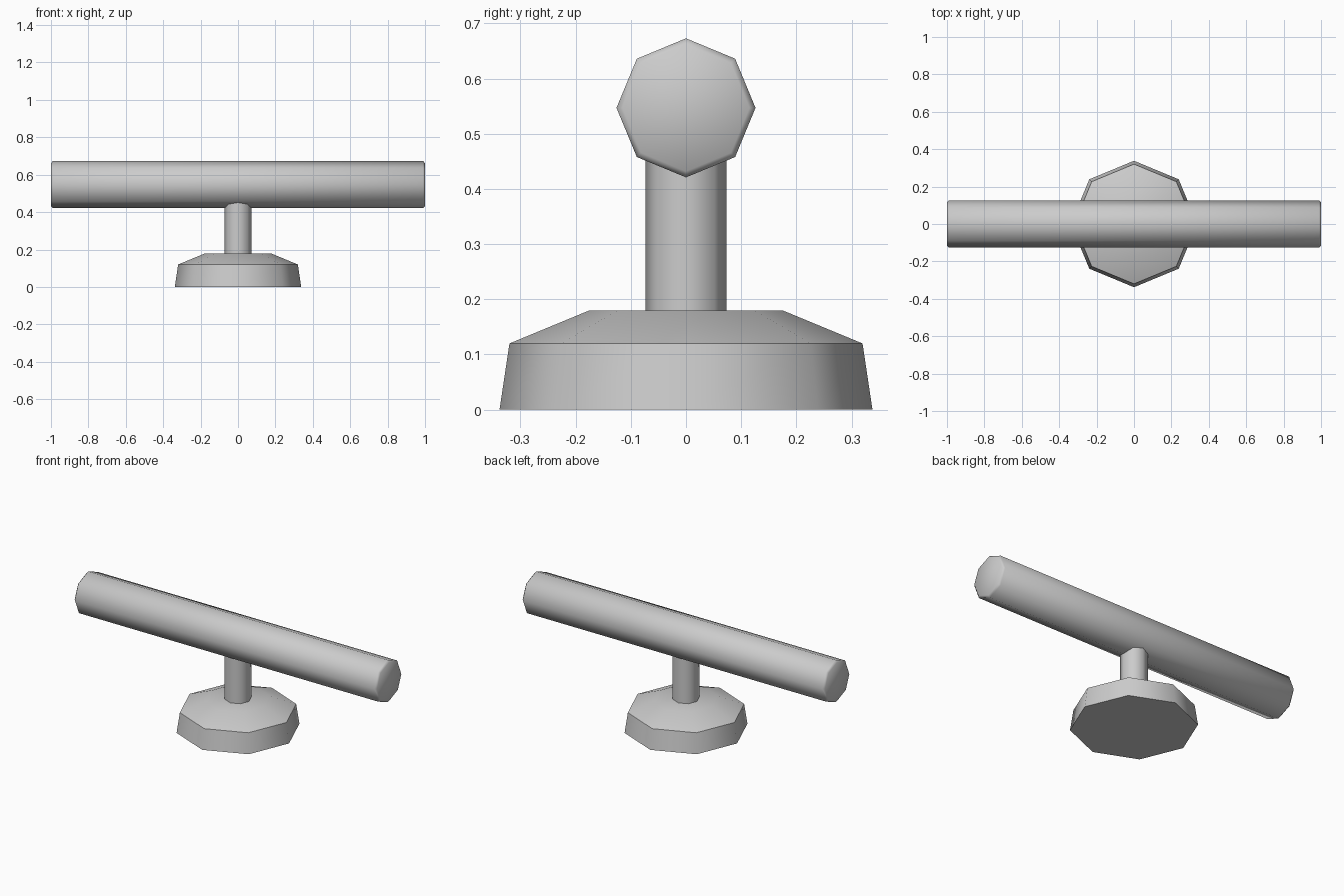
import bpy
import bmesh
import math
from mathutils import Matrix

SIDES = 8

cube = bpy.data.objects.get("Cube")
if cube:
    bpy.data.objects.remove(cube, do_unlink=True)

grey = bpy.data.materials.new("plain grey")
grey.use_nodes = True
colour = (0.6, 0.6, 0.6, 1)
grey.diffuse_color = colour
grey.node_tree.nodes["Principled BSDF"].inputs["Base Color"].default_value = colour


def turned(name, profile, matrix=Matrix()):
    """Octagonal solid from (radius, height) rings, capped at both ends."""
    bm = bmesh.new()
    rings = []
    for radius, height in profile:
        angles = [math.tau * i / SIDES for i in range(SIDES)]
        rings.append([bm.verts.new((radius * math.cos(a), radius * math.sin(a), height))
                      for a in angles])
    for low, high in zip(rings, rings[1:]):
        for i in range(SIDES):
            j = (i + 1) % SIDES
            bm.faces.new((low[i], low[j], high[j], high[i]))
    bm.faces.new(rings[0][::-1])
    bm.faces.new(rings[-1])
    bm.transform(matrix)
    mesh = bpy.data.meshes.new(name)
    bm.to_mesh(mesh)
    bm.free()
    mesh.materials.append(grey)
    obj = bpy.data.objects.new(name, mesh)
    bpy.context.collection.objects.link(obj)
    # Soft facets, crisp rims
    bpy.ops.object.select_all(action="DESELECT")
    obj.select_set(True)
    bpy.context.view_layer.objects.active = obj
    bpy.ops.object.shade_smooth_by_angle(angle=math.radians(50))
    return obj


# Foot with a sloped shoulder
turned("base", [(0.338, 0), (0.32, 0.12), (0.175, 0.18)])

# Post running up into the bar
turned("stem", [(0.073, 0.17), (0.073, 0.54)])

# Horizontal bar with chamfered ends
turned("handle_bar", [(0.115, -1), (0.126, -0.99), (0.126, 0.99), (0.115, 1)],
       Matrix.Translation((0, 0, 0.547)) @ Matrix.Rotation(math.pi / 2, 4, "Y"))
